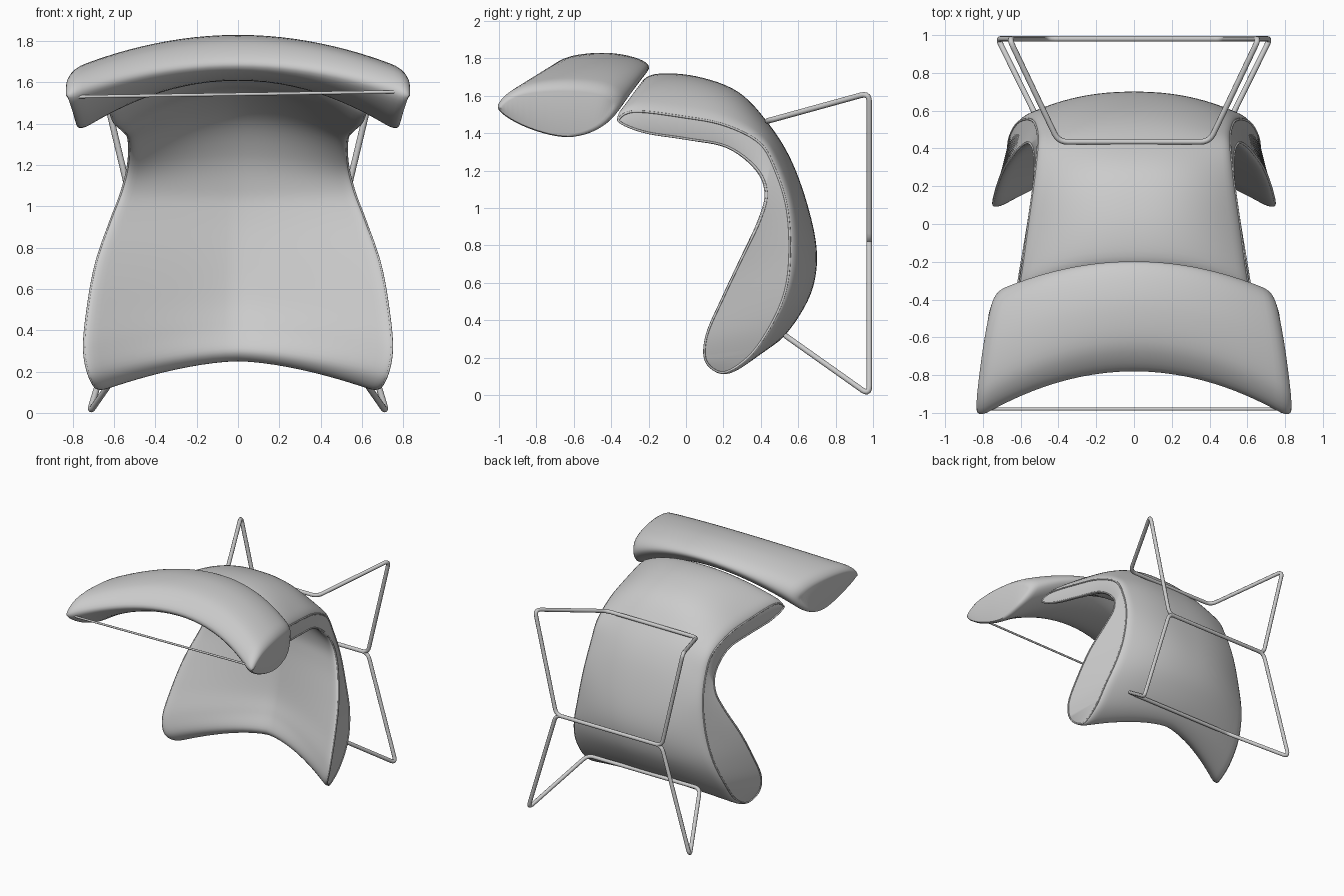
import bpy, bmesh, math
from mathutils import Vector

if "Cube" in bpy.data.objects:
    bpy.data.objects.remove(bpy.data.objects["Cube"])


def finish(ob, angle=40):
    bpy.ops.object.select_all(action='DESELECT')
    ob.select_set(True)
    bpy.context.view_layer.objects.active = ob
    bpy.ops.object.shade_smooth_by_angle(angle=math.radians(angle))


def closed_spline(rows, n):
    """Catmull-Rom through a closed list of control rows."""
    out, N = [], len(rows)
    for i in range(N):
        a, b, c, d = (rows[(i + k) % N] for k in (-1, 0, 1, 2))
        for j in range(n):
            t = j / n
            out.append([0.5 * (2 * q + (r - p) * t + (2 * p - 5 * q + 4 * r - s) * t * t
                               + (3 * q - p - 3 * r + s) * t ** 3)
                        for p, q, r, s in zip(a, b, c, d)])
    return out


def cushion(name, rows, power, swing, rim, n=6, half=18):
    """Loft mirrored side-to-side: rows are centre y, z and side y, z, x.
    Rows run tip, underside, tip, top so that row j faces row -j.
    Returns the outlines of the two side panels."""
    prof = closed_spline(rows, n)
    M = len(prof)
    bm = bmesh.new()
    rings = []
    for k in range(-half, half + 1):
        s = math.sin(math.pi / 2 * k / half)
        u = max(0, (abs(s) - 0.92) / 0.08)
        inset = rim * (1 - math.sqrt(max(0, 1 - u * u)))
        pts = []
        for j, (cy, cz, sy, sz, sx) in enumerate(prof):
            f = abs(s) ** (power - swing * math.sin(2 * math.pi * j / M + 0.5))
            pts.append(Vector((s * sx, cy + (sy - cy) * f, cz + (sz - cz) * f)))
        area = sum(pts[j].y * pts[(j + 1) % M].z - pts[(j + 1) % M].y * pts[j].z for j in range(M))
        sign = 1 if area > 0 else -1
        ring = []
        for j, p in enumerate(pts):
            t = pts[(j + 1) % M] - pts[j - 1]
            nrm = Vector((0, -t.z, t.y)).normalized() * sign
            ring.append(bm.verts.new(p + nrm * inset))
        rings.append(ring)
    for a, b in zip(rings, rings[1:]):
        for j in range(M):
            bm.faces.new((a[j], a[(j + 1) % M], b[(j + 1) % M], b[j]))
    # side panels
    for r in (rings[0], rings[-1]):
        for j in range(M // 2):
            vs = []
            for v in (r[j], r[j + 1], r[(M - j - 1) % M], r[(M - j) % M]):
                if v not in vs:
                    vs.append(v)
            bm.faces.new(vs)
    bmesh.ops.recalc_face_normals(bm, faces=bm.faces)
    outlines = [[v.co.copy() for v in r] for r in (rings[0], rings[-1])]
    me = bpy.data.meshes.new(name)
    bm.to_mesh(me)
    bm.free()
    ob = bpy.data.objects.new(name, me)
    bpy.context.collection.objects.link(ob)
    finish(ob)
    return outlines


def rod(name, pts, radius, cyclic=True, bend=0.05):
    """Bent wire with rounded corners."""
    pts = [Vector(p) for p in pts]
    path, N = [], len(pts)
    for i, p in enumerate(pts):
        if bend == 0 or (not cyclic and i in (0, N - 1)):
            path.append(p)
            continue
        a = p + (pts[i - 1] - p).normalized() * bend
        b = p + (pts[(i + 1) % N] - p).normalized() * bend
        for j in range(6):
            t = j / 5
            path.append(a * (1 - t) ** 2 + p * 2 * t * (1 - t) + b * t * t)
    cu = bpy.data.curves.new(name, 'CURVE')
    cu.dimensions = '3D'
    cu.bevel_depth = radius
    cu.bevel_resolution = 3
    cu.use_fill_caps = True
    sp = cu.splines.new('POLY')
    sp.points.add(len(path) - 1)
    for q, p in zip(sp.points, path):
        q.co = (*p, 1)
    sp.use_cyclic_u = cyclic
    sp.use_smooth = True
    ob = bpy.data.objects.new(name, cu)
    bpy.context.collection.objects.link(ob)
    return ob


# seat and back shell: tip, inner face, tip, outer face
shell = [
    (.42, .25, .20, .10, .68),
    (.36, .30, .09, .17, .72), (.41, .42, .09, .32, .745), (.46, .55, .18, .53, .725),
    (.50, .75, .28, .74, .685), (.53, .95, .375, .94, .615), (.53, 1.08, .41, 1.08, .56),
    (.48, 1.25, .36, 1.20, .53), (.35, 1.43, .21, 1.31, .53), (.12, 1.55, .0, 1.35, .56),
    (-.12, 1.59, -.24, 1.39, .60),
    (-.24, 1.65, -.38, 1.46, .62),
    (-.17, 1.715, -.29, 1.535, .60),
    (.05, 1.705, .0, 1.505, .56), (.28, 1.62, .22, 1.46, .53), (.45, 1.44, .41, 1.36, .51),
    (.57, 1.24, .50, 1.20, .51), (.66, .98, .56, 1.0, .53), (.70, .76, .575, .76, .57),
    (.68, .58, .55, .55, .62), (.61, .43, .47, .36, .66), (.51, .30, .35, .19, .67),
]
outlines = cushion("seat_shell", shell, 1.9, 0.6, 0.02)

# piping around both side panels
for side, ring in zip(("left", "right"), outlines):
    rod(side + "_piping", ring, 0.006, bend=0)

# arched head cushion
head = [
    (-.78, 1.69, -1.03, 1.53, .83), (-.67, 1.62, -.89, 1.42, .80), (-.48, 1.61, -.65, 1.355, .78),
    (-.33, 1.64, -.46, 1.41, .77), (-.20, 1.74, -.36, 1.54, .74), (-.26, 1.80, -.43, 1.635, .76),
    (-.44, 1.83, -.66, 1.665, .80), (-.65, 1.80, -.91, 1.635, .83),
]
cushion("head_cushion", head, 2.0, 0.0, 0.04)

# thin cord across the front of the head cushion
rod("front_cord", [(-.80, -.98, 1.53), (.80, -.98, 1.555)], 0.008, cyclic=False)


# wire legs: two mirrored loops sharing a middle bar
def leg_loop(name, half):
    rod(name, half + [(-x, y, z) for x, y, z in reversed(half)], 0.015)


leg_loop("upper_leg_wire", [(.40, .435, 1.465), (.66, .98, 1.615), (.47, .98, .82)])
leg_loop("lower_leg_wire", [(.50, .535, .315), (.72, .98, .0), (.47, .98, .82)])
